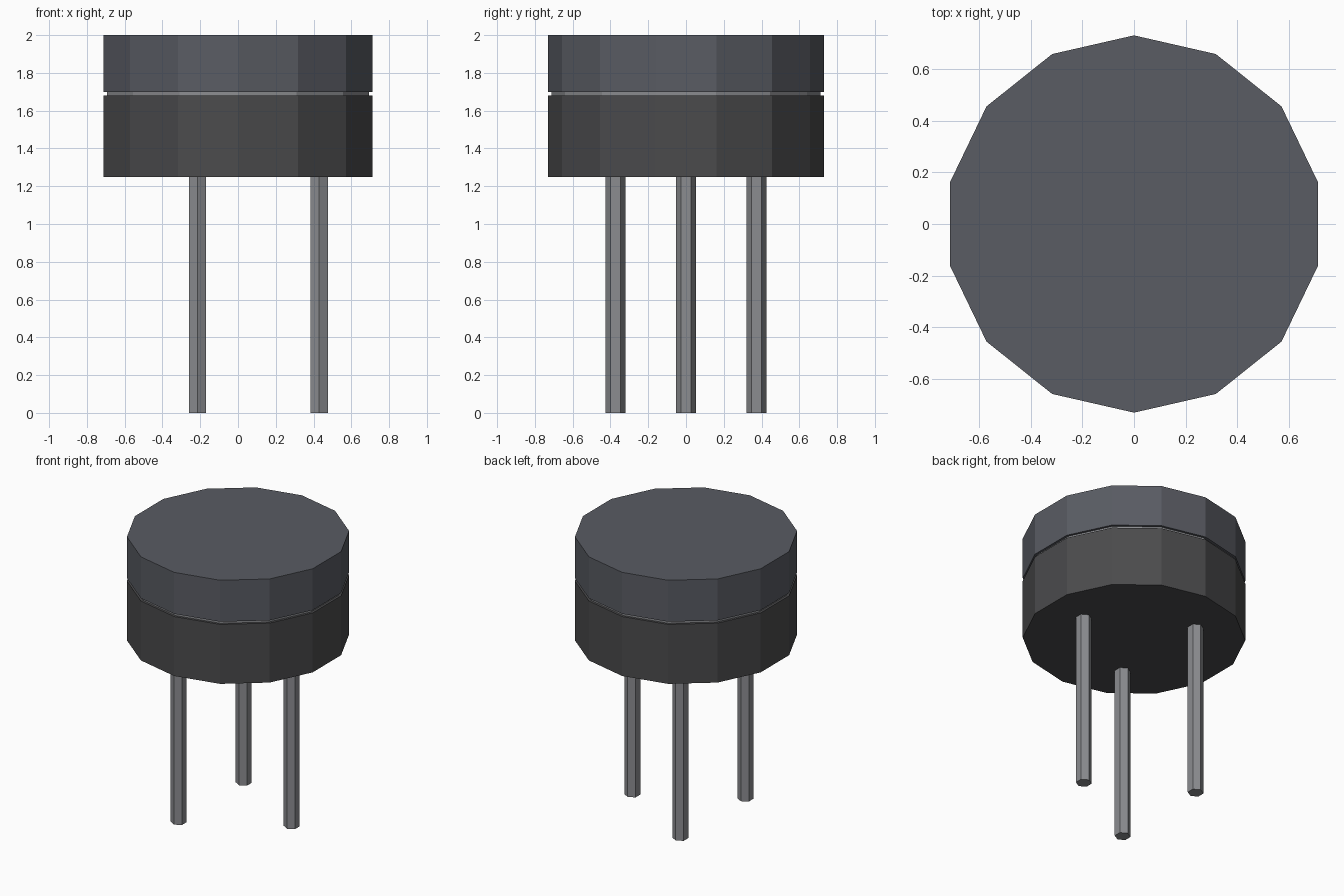
import bpy
import math

if "Cube" in bpy.data.objects:
    bpy.data.objects.remove(bpy.data.objects["Cube"])


def material(name, rgb):
    m = bpy.data.materials.new(name)
    m.diffuse_color = (*rgb, 1)
    m.use_nodes = True
    m.node_tree.nodes["Principled BSDF"].inputs["Base Color"].default_value = m.diffuse_color
    return m


def prism(name, sides, radius, z0, z1, mat, x=0, y=0):
    # upright prism with its first corner pointing to +y
    bpy.ops.mesh.primitive_cylinder_add(
        vertices=sides, radius=radius, depth=z1 - z0,
        end_fill_type='NGON', location=(x, y, (z0 + z1) / 2))
    ob = bpy.context.object
    ob.name = name
    ob.data.materials.append(mat)
    return ob


base_mat = material("base_dark", (0.07, 0.07, 0.073))
cap_mat = material("cap_slate", (0.1, 0.106, 0.125))
metal_mat = material("lead_metal", (0.26, 0.265, 0.28))

# Body: lower case, thin recessed ring, upper case
prism("lower_case", 14, 0.73, 1.25, 1.68, base_mat)
prism("seam_ring", 14, 0.712, 1.68, 1.70, metal_mat)
prism("upper_case", 14, 0.73, 1.70, 2.0, cap_mat)

# Three hexagonal leads evenly spaced on a circle
for i in range(3):
    a = math.radians(120 * i)
    prism(f"lead_{i + 1}", 6, 0.0525, 0, 1.25, metal_mat,
          0.43 * math.cos(a), 0.43 * math.sin(a))
